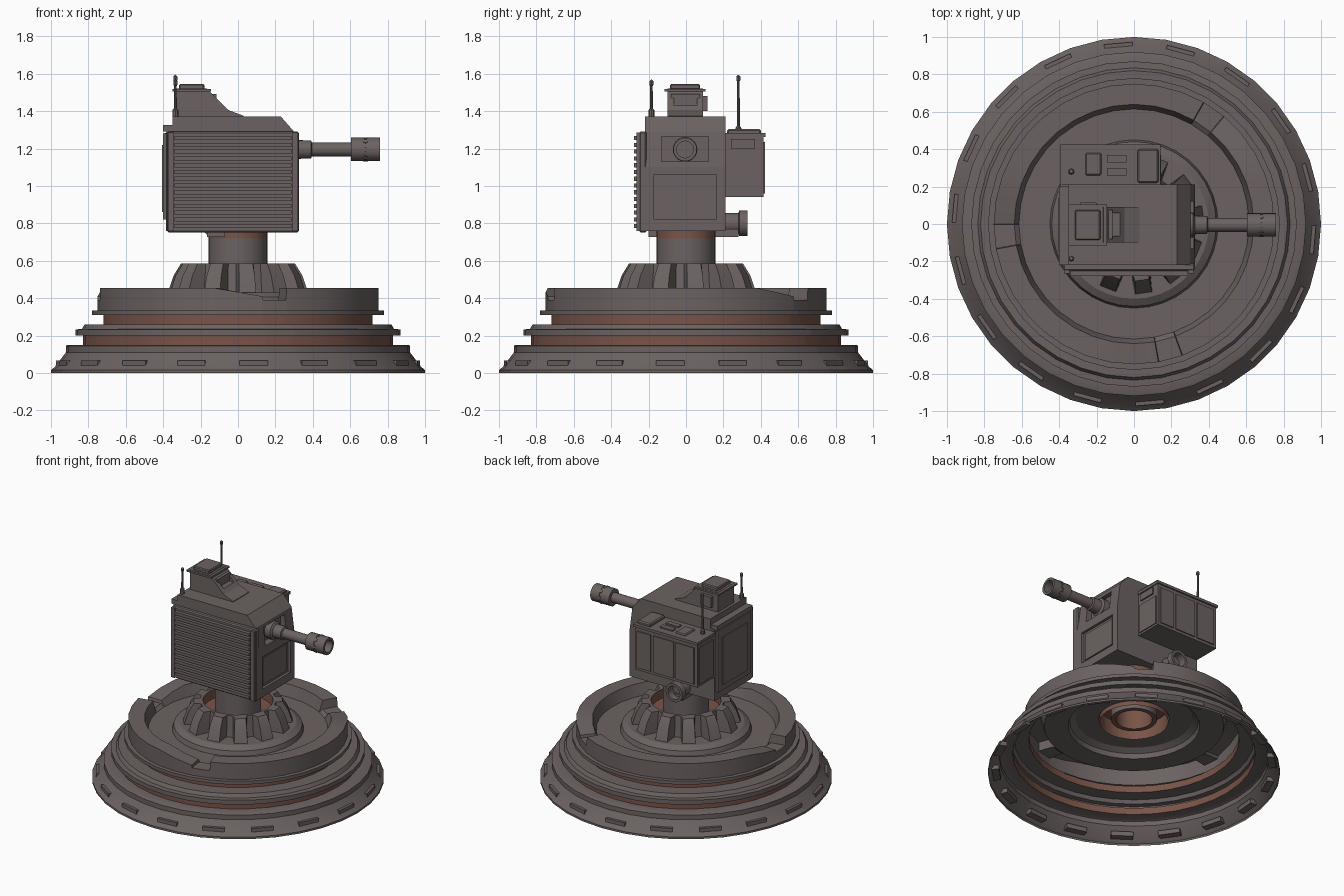
import bpy, bmesh, math
from mathutils import Matrix, Vector

if "Cube" in bpy.data.objects:
    bpy.data.objects.remove(bpy.data.objects["Cube"])


def material(name, rgb):
    m = bpy.data.materials.new(name)
    m.diffuse_color = (*rgb, 1)
    m.use_nodes = True
    m.node_tree.nodes["Principled BSDF"].inputs["Base Color"].default_value = m.diffuse_color
    return m


GREY = material("warm grey metal", (0.150, 0.124, 0.122))
BROWN = material("rust brown", (0.190, 0.088, 0.064))


def finish(name, bm, mats=(GREY,), smooth=False):
    me = bpy.data.meshes.new(name)
    bm.to_mesh(me)
    bm.free()
    ob = bpy.data.objects.new(name, me)
    bpy.context.collection.objects.link(ob)
    for m in mats:
        me.materials.append(m)
    if smooth:
        bpy.ops.object.select_all(action='DESELECT')
        ob.select_set(True)
        bpy.context.view_layer.objects.active = ob
        bpy.ops.object.shade_smooth_by_angle(angle=math.radians(32))
    return ob


def box(name, x, y, z, mat=GREY, rot=0.0, bevel=0.0):
    """Box from (min, max) ranges, turned about the z axis."""
    bm = bmesh.new()
    bmesh.ops.create_cube(bm, size=1)
    for v in bm.verts:
        v.co = Vector([(r[0] + r[1]) / 2 + c * (r[1] - r[0]) for c, r in zip(v.co, (x, y, z))])
    if bevel:
        bmesh.ops.bevel(bm, geom=bm.edges[:], offset=bevel, segments=1, affect='EDGES')
    bm.transform(Matrix.Rotation(rot, 4, 'Z'))
    return finish(name, bm, (mat,))


def prism(name, profile, y0, y1):
    """Extrude an x-z outline along y."""
    bm = bmesh.new()
    f = bm.faces.new([bm.verts.new((x, y0, z)) for x, z in profile])
    ext = bmesh.ops.extrude_face_region(bm, geom=[f])
    bmesh.ops.translate(bm, vec=(0, y1 - y0, 0),
                        verts=[v for v in ext['geom'] if isinstance(v, bmesh.types.BMVert)])
    bmesh.ops.recalc_face_normals(bm, faces=bm.faces[:])
    return finish(name, bm)


def lathe(name, profile, angles, shape=None, brown=(), axis='Z', at=(0, 0, 0)):
    """Spin (radius, height) points; shape(i, angle, r, h) may vary them by angle."""
    bm = bmesh.new()
    rows = []
    for a in angles:
        row = []
        for i, (r, h) in enumerate(profile):
            if shape:
                r, h = shape(i, a, r, h)
            t = math.radians(a)
            row.append(bm.verts.new((r * math.cos(t), r * math.sin(t), h)))
        rows.append(row)
    for k, row in enumerate(rows):
        nxt = rows[(k + 1) % len(rows)]
        for i in range(len(profile) - 1):
            f = bm.faces.new((row[i], nxt[i], nxt[i + 1], row[i + 1]))
            f.material_index = 1 if i in brown else 0
    bmesh.ops.remove_doubles(bm, verts=bm.verts[:], dist=1e-5)
    turn = {'Z': Matrix(), 'X': Matrix.Rotation(math.pi / 2, 4, 'Y'),
            'Y': Matrix.Rotation(-math.pi / 2, 4, 'X')}[axis]
    bm.transform(Matrix.Translation(at) @ turn)
    return finish(name, bm, (GREY, BROWN), True)


def sides(n):
    return [360 * k / n for k in range(n)]


def recess(target, x, y, z):
    c = box("recess_cutter", x, y, z)
    c.hide_render = True
    c.hide_viewport = True
    m = target.modifiers.new("recess", 'BOOLEAN')
    m.object = c
    m.solver = 'EXACT'


# Stepped hollow base: one open shell with three ramped notches in the top ring
NOTCH = (60, 190, 290)
BASE = [(1.0, 0), (1.0, 0.015), (0.98, 0.032), (0.92, 0.11), (0.92, 0.145), (0.91, 0.15), (0.83, 0.15),
        (0.83, 0.2), (0.87, 0.2), (0.87, 0.233), (0.835, 0.235), (0.82, 0.26), (0.72, 0.26), (0.72, 0.31),
        (0.78, 0.31), (0.78, 0.335), (0.75, 0.335), (0.75, 0.455), (0.64, 0.455), (0.615, 0.37),
        (0.45, 0.37), (0.44, 0.405), (0.40, 0.43), (0.24, 0.43)]


def notch(i, a, r, h):
    if i in (17, 18):
        for e in NOTCH:
            d = e - a
            if 0 <= d < 10:
                h -= 0.065
            elif 10 <= d < 30:
                h -= 0.045 * (30 - d) / 20
    return r, h


angles = sorted(sides(36) + [e + 0.3 for e in NOTCH] + [e - 9.7 for e in NOTCH])
lathe("stepped_base", BASE, angles, notch, brown=(6, 12))
lathe("lower_rust_band", [(0.829, 0.15), (0.829, 0.2)], sides(36), brown=(0,))
bpy.data.objects["stepped_base"].data.polygons.foreach_get  # base keeps its band faces
for p in bpy.data.objects["stepped_base"].data.polygons:      # rust only on upright band walls
    p.material_index = int((0.16 < p.center.z < 0.19 or 0.27 < p.center.z < 0.30)
                           and abs(p.normal.z) < 0.1)

# Raised lugs on every other facet of the rim
for k in range(18):
    box("rim_lug", (0.92, 0.97), (-0.076, 0.076), (0.033, 0.067), rot=math.radians(20 * k - 85))


# Fluted collar with twelve fins, rust lining inside
def flute(i, a, r, h):
    if i < 3 and round(a * 10) % 300 > 160:
        r -= (0.10, 0.08, 0.045)[i]
    return r, h


fins = [30 * k + o for k in range(12) for o in (1, 15, 18.5, 27.5)]
lathe("fluted_collar", [(0.375, 0.43), (0.345, 0.52), (0.305, 0.585), (0.24, 0.585), (0.235, 0.43), (0.235, 0.40)],
      fins, flute, brown=(3, 4))
lathe("collar_floor", [(0.235, 0.52), (0.158, 0.52)], sides(32), brown=(0,))

# Neck column: grey with rust top, open rust inside seen from below
lathe("neck_column", [(0.158, 0.42), (0.158, 0.72), (0.158, 0.79)], sides(32), brown=(1,))
lathe("neck_lining", [(0.158, 0.42), (0.125, 0.42), (0.125, 0.60), (0, 0.60)], sides(32), brown=(0, 1, 2))

# Head
head = prism("head", [(-0.385, 0.76), (0.325, 0.76), (0.325, 1.10), (0.30, 1.29), (0.23, 1.37),
                      (-0.35, 1.37), (-0.35, 1.30), (-0.385, 1.29)], -0.22, 0.21)
recess(head, (0.305, 0.4), (-0.17, 0.16), (0.82, 1.06))
recess(head, (0.27, 0.4), (-0.13, 0.12), (1.13, 1.265))
box("front_recess_plate", (0.30, 0.313), (-0.15, 0.14), (0.84, 1.04))

# Louvred side plate
box("louvre_plate", (-0.38, 0.325), (-0.25, -0.21), (0.752, 1.29), bevel=0.008)
for x in (-0.36, 0.305):
    box("louvre_frame", (x - 0.015, x + 0.015), (-0.265, -0.24), (0.76, 1.285))
for k in range(14):
    z = 0.785 + 0.0362 * k
    box("louvre_slat", (-0.34, 0.285), (-0.277, -0.24), (z - 0.011, z + 0.011))

# Rear door
box("rear_door", (-0.40, -0.38), (-0.20, 0.19), (0.82, 1.28))
box("rear_door_panel", (-0.407, -0.39), (-0.15, 0.14), (0.86, 1.22))
box("rear_top_rail", (-0.402, -0.34), (-0.22, 0.20), (1.29, 1.325))

# Barrel with a bored muzzle
C = 1.195
lathe("barrel_mount", [(0, 0.26), (0.066, 0.26), (0.066, 0.315), (0.05, 0.325), (0.048, 0.39), (0.037, 0.395),
                       (0.037, 0.61)], sides(20), axis='X', at=(0, -0.005, C))
lathe("muzzle", [(0.037, 0.605), (0.063, 0.605), (0.063, 0.675), (0.058, 0.675), (0.058, 0.688), (0.063, 0.688),
                 (0.063, 0.76), (0.045, 0.76), (0.045, 0.64), (0, 0.64)], sides(20), axis='X', at=(0, -0.005, C))
for k in range(8):
    bm = bmesh.new()
    bmesh.ops.create_cone(bm, cap_ends=True, segments=10, radius1=0.013, radius2=0.013, depth=0.006)
    bm.transform(Matrix.Translation((0.682, -0.005, C)) @ Matrix.Rotation(k * math.pi / 4, 4, 'X')
                 @ Matrix.Translation((0, 0, 0.062)))
    finish("muzzle_port", bm)

# Sight housing on the roof
sight = prism("sight_housing", [(-0.33, 1.36), (0.03, 1.36), (0.03, 1.375), (-0.05, 1.405), (-0.165, 1.52),
                                (-0.33, 1.52)], -0.10, 0.09)
recess(sight, (-0.14, 0.0), (-0.065, 0.06), (1.43, 1.49))
box("sight_cap_plate", (-0.35, -0.145), (-0.115, 0.105), (1.505, 1.518))
box("sight_cap", (-0.315, -0.18), (-0.085, 0.075), (1.515, 1.545), bevel=0.006)
box("sight_window", (-0.16, -0.115), (-0.08, 0.075), (1.42, 1.492))
box("sight_side_knob", (-0.29, -0.20), (0.085, 0.115), (1.40, 1.48))

# Equipment box on the far side
box("side_box", (-0.385, 0.135), (0.20, 0.415), (0.94, 1.275))
box("side_box_lid", (-0.392, 0.142), (0.20, 0.425), (1.262, 1.282))
for x0, x1 in ((-0.36, -0.21), (-0.19, -0.02), (0.0, 0.115)):
    box("side_box_panel", (x0, x1), (0.41, 0.423), (0.96, 1.235))
box("side_box_end_panel", (0.13, 0.142), (0.225, 0.40), (0.955, 1.17))
box("side_box_end_vent", (0.13, 0.145), (0.24, 0.37), (1.20, 1.25))
box("side_box_rear_panel", (-0.393, -0.38), (0.23, 0.40), (0.96, 1.235))
box("lid_block", (0.02, 0.13), (0.22, 0.40), (1.275, 1.305), bevel=0.008)
box("lid_hatch", (-0.26, -0.175), (0.26, 0.38), (1.275, 1.292), bevel=0.007)
for y in (0.28, 0.35):
    box("lid_slot", (-0.145, -0.04), (y - 0.02, y + 0.02), (1.275, 1.292))

# Lamp drum below the equipment box
lathe("lamp_drum", [(0.055, 0.19), (0.055, 0.28), (0.07, 0.285), (0.07, 0.33), (0.05, 0.33), (0.05, 0.27), (0, 0.27)],
      sides(18), axis='Y', at=(-0.13, 0, 0.80))
box("lamp_bracket", (-0.165, -0.07), (-0.20, 0.28), (0.728, 0.77))

# Antennas
for y, z0, z1 in ((-0.185, 1.37, 1.57), (0.28, 1.275, 1.595)):
    lathe("antenna", [(0.016, z0), (0.016, z0 + 0.035), (0.008, z0 + 0.045), (0.007, z1 - 0.035), (0.011, z1 - 0.03),
                      (0.011, z1 - 0.01), (0, z1)], sides(8), at=(-0.335, y, 0))
